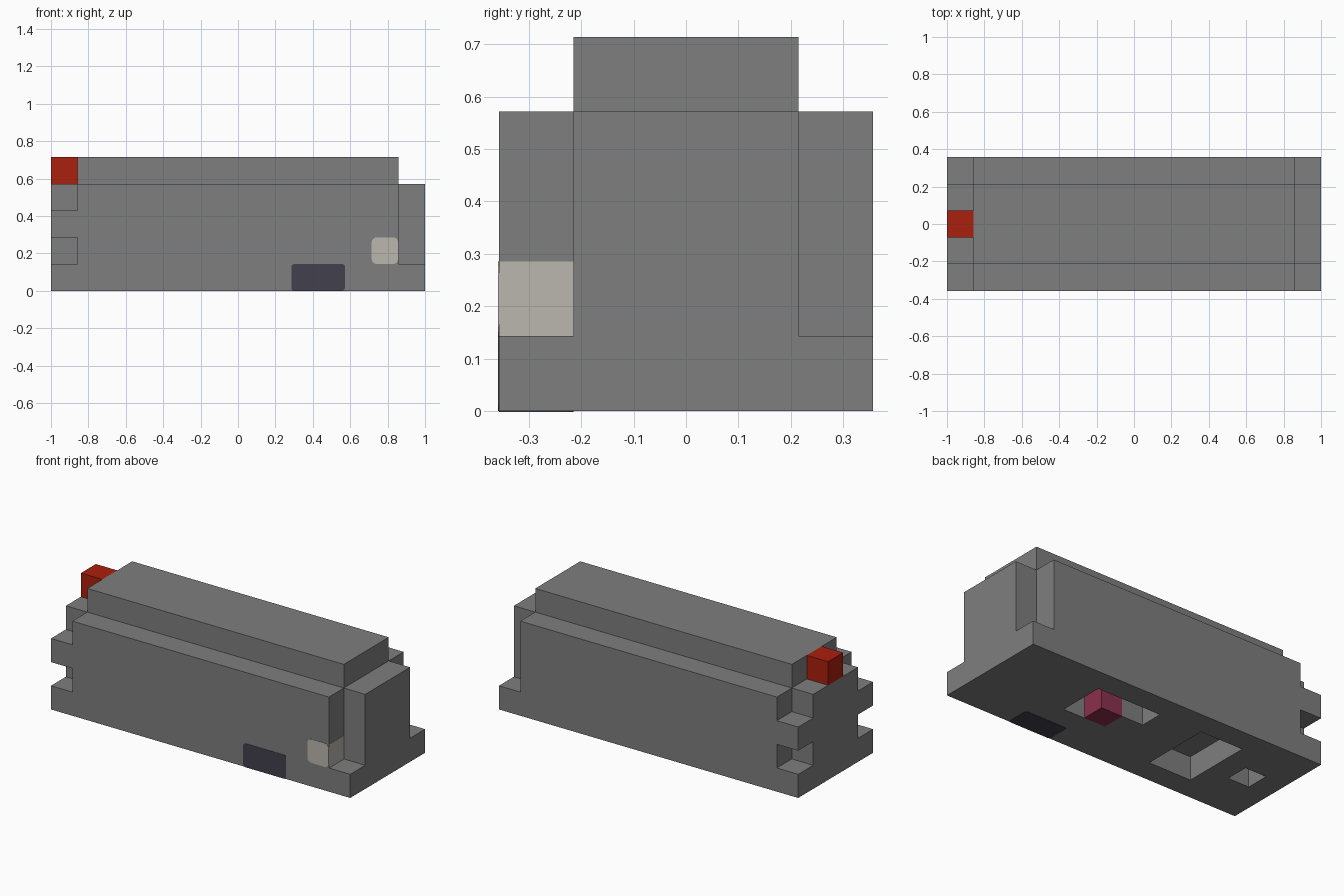
import bpy
import bmesh
from mathutils import Vector

if "Cube" in bpy.data.objects:
    bpy.data.objects.remove(bpy.data.objects["Cube"], do_unlink=True)

U = 1 / 7            # one block
SKIN = 0.012         # plate half thickness, in blocks
OVER = 0.3           # cutter overshoot, in blocks


def material(name, color):
    m = bpy.data.materials.new(name)
    m.use_nodes = True
    rgba = (*color, 1)
    m.diffuse_color = rgba
    m.node_tree.nodes["Principled BSDF"].inputs["Base Color"].default_value = rgba
    return m


grey = material("body_grey", (0.209, 0.209, 0.209))
red = material("signal_red", (0.40, 0.014, 0.004))
cream = material("lamp_cream", (0.50, 0.475, 0.435))
slate = material("dark_slate", (0.055, 0.051, 0.075))
plum = material("plum", (0.26, 0.03, 0.075))


def block(name, x, y, z, mat, round_axis=None, radius=0.0):
    """Box spanning block ranges; optionally rounds edges along one axis."""
    spans = (x, y, z)
    size = Vector([(b - a) * U for a, b in spans])
    mid = Vector([(a + b) / 2 * U for a, b in spans])
    bm = bmesh.new()
    bmesh.ops.create_cube(bm, size=1)
    for v in bm.verts:
        v.co = v.co * size + mid
    if round_axis is not None:
        edges = [e for e in bm.edges
                 if abs((e.verts[0].co - e.verts[1].co)[round_axis]) > 1e-5]
        bmesh.ops.bevel(bm, geom=edges, offset=radius, segments=4,
                        profile=0.5, affect='EDGES')
    mesh = bpy.data.meshes.new(name)
    bm.to_mesh(mesh)
    bm.free()
    mesh.materials.append(mat)
    obj = bpy.data.objects.new(name, mesh)
    bpy.context.collection.objects.link(obj)
    return obj


def carve(target, x, y, z):
    """Subtract a box from the target and discard the cutter."""
    cutter = block("cutter", x, y, z, grey)
    cutter.hide_render = True
    mod = target.modifiers.new("carve", 'BOOLEAN')
    mod.operation = 'DIFFERENCE'
    mod.solver = 'EXACT'
    mod.object = cutter
    bpy.context.view_layer.objects.active = target
    bpy.ops.object.modifier_apply(modifier=mod.name)
    bpy.data.objects.remove(cutter, do_unlink=True)


# Main hull
hull = block("hull", (-7, 7), (-2.5, 2.5), (0, 4), grey)

# Corner notches, mirrored on both sides
for side in (-1, 1):
    y = sorted((side * 1.5, side * (2.5 + OVER)))
    carve(hull, (6, 7 + OVER), y, (1, 4 + OVER))
    carve(hull, (-7 - OVER, -6), y, (1, 2))
    carve(hull, (-7 - OVER, -6), y, (3, 4 + OVER))

# Underside recesses
recesses = [
    ((1, 3), (-0.5, 1.5)),
    ((0, 3), (0.5, 1.5)),
    ((-4, -2), (-1.5, 1.5)),
    ((-6, -5), (-0.5, 0.5)),
]
for x, y in recesses:
    carve(hull, x, y, (-OVER, 1))

# Raised roof and its end block
block("roof", (-6, 6), (-1.5, 1.5), (4, 5), grey)
block("signal_block", (-7, -6), (-0.5, 0.5), (4, 5), red)

# Block hanging inside the first recess
block("underside_block", (1, 2), (-0.5, 0.5), (0, 1), plum)

# Lamp: rounded front plate and square end plate
block("lamp_front", (5, 6), (-2.5 - SKIN, -2.5 + SKIN), (1, 2), cream, 1, 0.028)
block("lamp_end", (6 - SKIN, 6 + SKIN), (-2.5, -1.5), (1, 2), cream)

# Dark panel wrapping the lower front edge
block("panel_front", (2, 4), (-2.5 - SKIN, -2.5 + SKIN), (0, 1), slate, 1, 0.015)
block("panel_underside", (2, 4), (-2.5, -1.5), (-SKIN, SKIN), slate, 2, 0.015)
